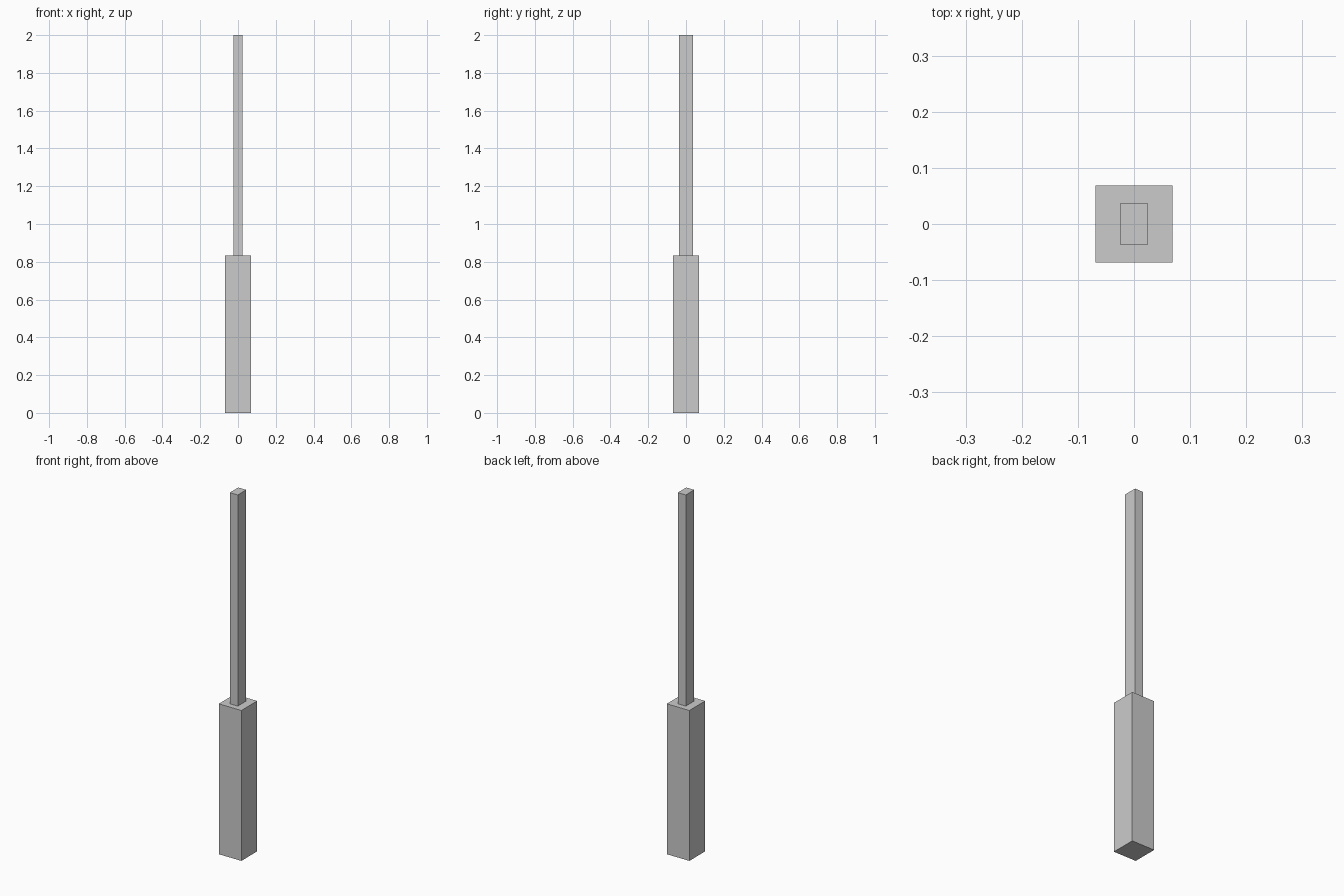
import bpy

if "Cube" in bpy.data.objects:
    bpy.data.objects.remove(bpy.data.objects["Cube"])


def box(name, size_x, size_y, z0, z1):
    """Flat-sided box centred on the z axis, spanning z0 to z1."""
    bpy.ops.mesh.primitive_cube_add(size=1, location=(0, 0, (z0 + z1) / 2))
    obj = bpy.context.object
    obj.name = name
    obj.scale = (size_x, size_y, z1 - z0)
    bpy.ops.object.transform_apply(location=False, rotation=False, scale=True)
    return obj


BASE_TOP = 0.832

# Thick square lower block
box("base_post", 0.138, 0.138, 0, BASE_TOP)
# Slim rectangular shaft standing on the block
box("upper_shaft", 0.049, 0.074, BASE_TOP, 2.0)
